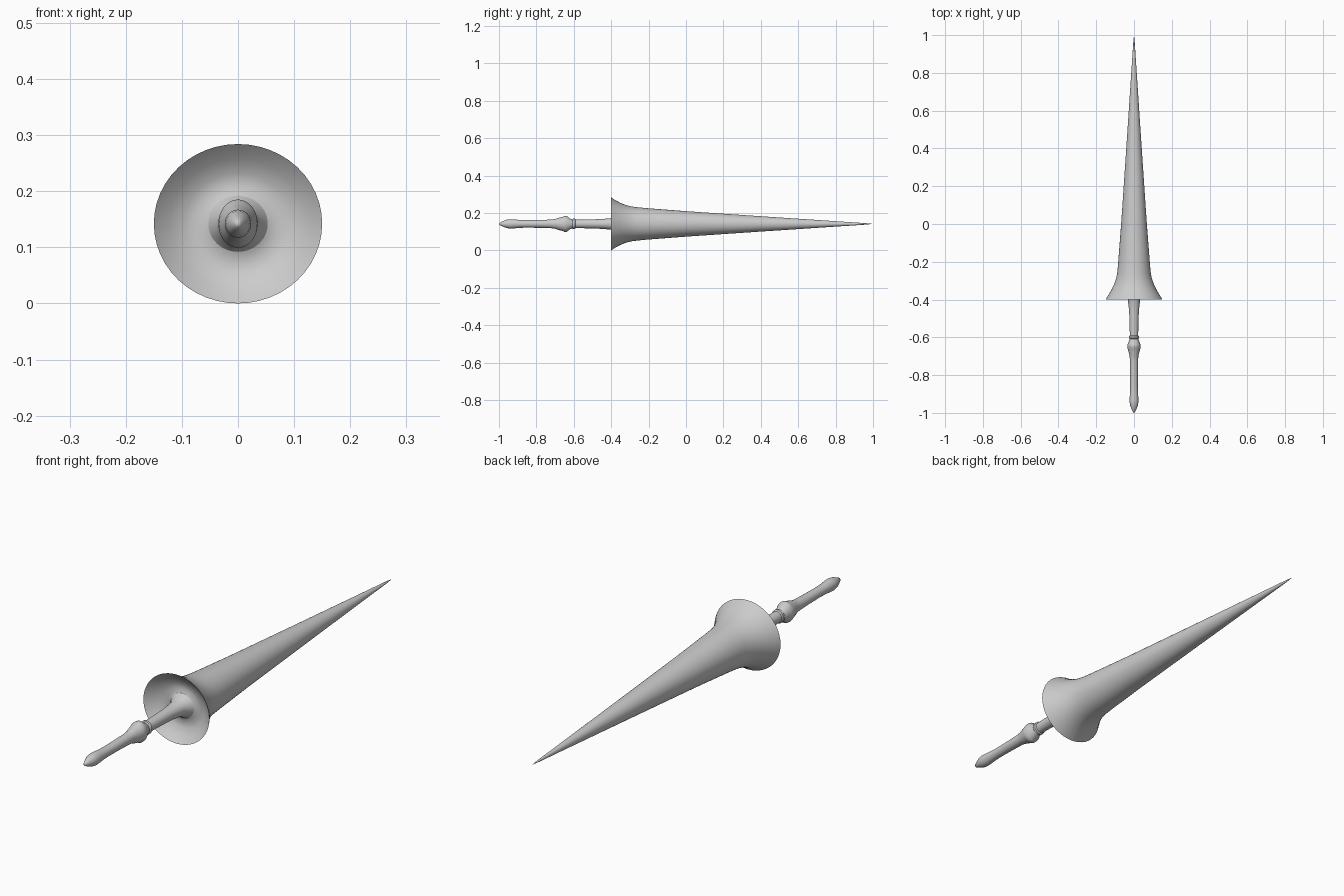
import bpy, bmesh, math

CZ = 0.142      # height of the long axis
SIDES = 48


def lathe(name, sections):
    """Skin elliptical rings (y, half width, half height) along the y axis."""
    bm = bmesh.new()
    rings = []
    for y, rx, rz in sections:
        if rx == 0:
            rings.append([bm.verts.new((0, y, CZ))] * SIDES)
            continue
        rings.append([bm.verts.new((rx * math.cos(2 * math.pi * i / SIDES), y,
                                    CZ + rz * math.sin(2 * math.pi * i / SIDES)))
                      for i in range(SIDES)])
    for a, b in zip(rings, rings[1:]):
        for i in range(SIDES):
            j = (i + 1) % SIDES
            bm.faces.new(list(dict.fromkeys((a[i], a[j], b[j], b[i]))))
    bmesh.ops.recalc_face_normals(bm, faces=bm.faces[:])
    mesh = bpy.data.meshes.new(name)
    bm.to_mesh(mesh)
    bm.free()
    obj = bpy.data.objects.new(name, mesh)
    bpy.context.collection.objects.link(obj)
    bpy.context.view_layer.objects.active = obj
    obj.select_set(True)
    bpy.ops.object.shade_smooth_by_angle(angle=math.radians(40))
    obj.select_set(False)
    return obj


# Turned grip with pommel, bulge and collar
grip = [(-1, 0, 0), (-0.995, .006, .007), (-0.98, .013, .014),
        (-0.96, .021, .022), (-0.94, .0235, .025), (-0.92, .023, .024),
        (-0.89, .021, .021), (-0.85, .020, .020), (-0.78, .021, .021),
        (-0.72, .022, .023), (-0.70, .023, .026), (-0.68, .028, .033),
        (-0.66, .034, .037), (-0.65, .035, .043), (-0.637, .034, .042),
        (-0.62, .027, .029), (-0.608, .023, .024), (-0.604, .026, .028),
        (-0.594, .026, .028), (-0.590, .022, .023), (-0.55, .023, .023),
        (-0.48, .025, .025), (-0.44, .028, .027)]

# Hollow of the hand guard, flowing out from the grip
cup = [(-0.40, .033, .031), (-0.38, .040, .038), (-0.362, .053, .050),
       (-0.355, .070, .067), (-0.360, .095, .090), (-0.375, .122, .116),
       (-0.399, .149, .141)]

# Flared guard and long tapering spike
spike = [(-0.40, .150, .142), (-0.38, .138, .128), (-0.35, .120, .112),
         (-0.32, .106, .100), (-0.29, .095, .093), (-0.26, .089, .089),
         (-0.22, .085, .085), (0, .068, .068), (0.4, .041, .041),
         (0.8, .0145, .0145), (0.96, .004, .004), (1, 0, 0)]

lathe("grip", grip + cup[:3])
lathe("guard_and_spike", cup[2:] + spike)
